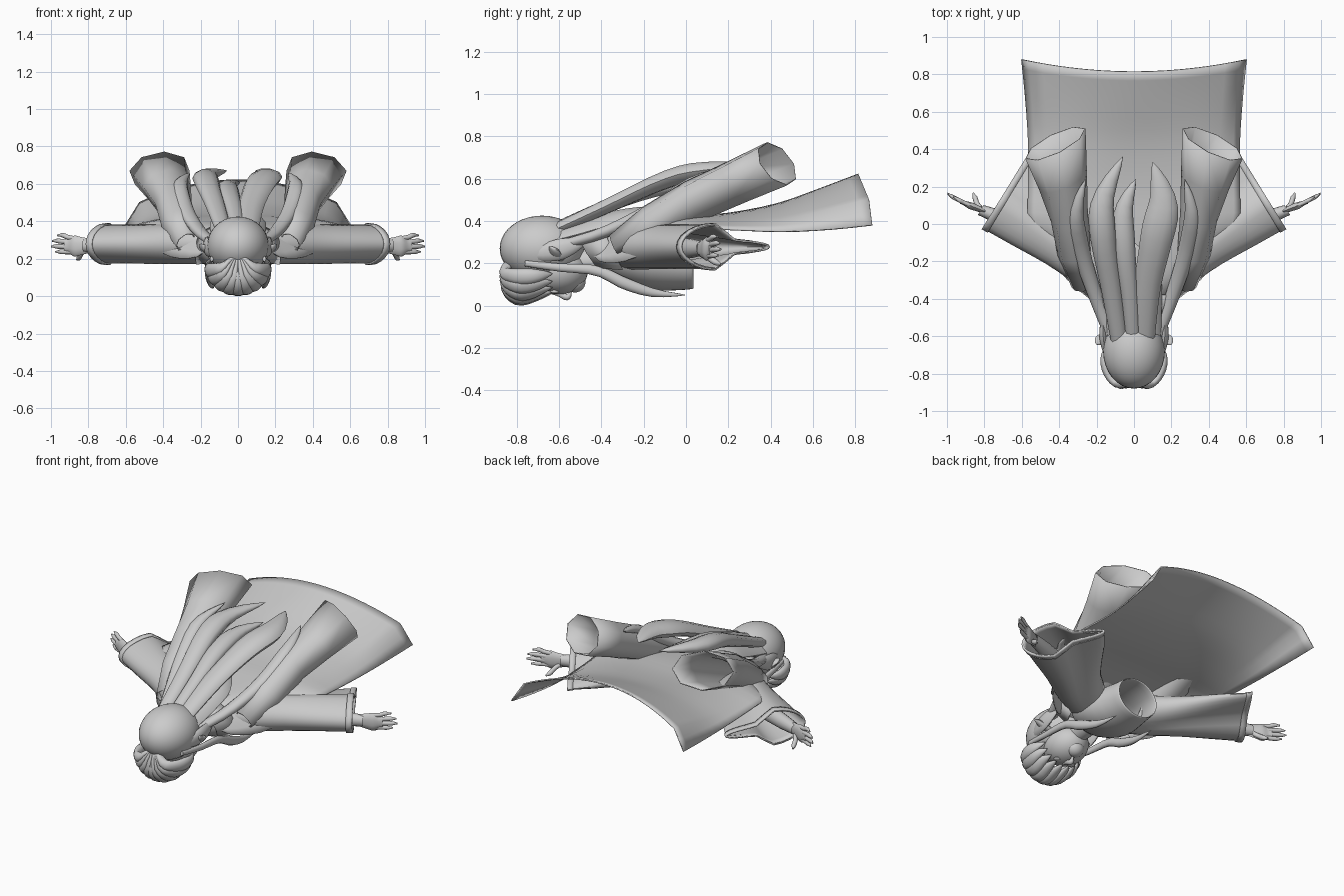
import bpy, math
from mathutils import Vector as V

if "Cube" in bpy.data.objects:
    bpy.data.objects.remove(bpy.data.objects["Cube"])


def mesh(name, verts, faces, thick=0, sub=0, angle=50):
    me = bpy.data.meshes.new(name)
    me.from_pydata([tuple(v) for v in verts], [], faces)
    ob = bpy.data.objects.new(name, me)
    bpy.context.collection.objects.link(ob)
    if thick:
        m = ob.modifiers.new("thickness", 'SOLIDIFY')
        m.thickness, m.offset = thick, 0
    if sub:
        ob.modifiers.new("smooth", 'SUBSURF').levels = sub
        ob.modifiers["smooth"].render_levels = sub
    bpy.ops.object.select_all(action='DESELECT')
    ob.select_set(True)
    bpy.context.view_layer.objects.active = ob
    bpy.ops.object.shade_smooth_by_angle(angle=math.radians(angle))
    return ob


def loft(name, rings, closed=True, caps=False, **kw):
    n = len(rings[0])
    verts = [p for r in rings for p in r]
    faces = [(i * n + j, i * n + (j + 1) % n, (i + 1) * n + (j + 1) % n, (i + 1) * n + j)
             for i in range(len(rings) - 1) for j in range(n if closed else n - 1)]
    if caps:
        faces += [tuple(range(n))[::-1], tuple(range(len(verts) - n, len(verts)))]
    return mesh(name, verts, faces, **kw)


def spline(pts, t):
    """Smooth curve through evenly spaced points (vectors of any length)."""
    k = len(pts) - 1
    i = min(int(t * k), k - 1)
    u = t * k - i
    g = lambda j: pts[max(0, min(k, j))]
    return [0.5 * (2 * b + (c - a) * u + (2 * a - 5 * b + 4 * c - d) * u * u + (3 * b - a - 3 * c + d) * u ** 3)
            for a, b, c, d in zip(g(i - 1), g(i), g(i + 1), g(i + 2))]


def step(a, b, x):
    x = max(0, min(1, (x - a) / (b - a)))
    return x * x * (3 - 2 * x)


def ring(c, a, b, n=16):
    return [V(c) + V(a) * math.cos(k * math.tau / n) + V(b) * math.sin(k * math.tau / n) for k in range(n)]


def strand(name, path, width, thick, normal=(0, 0, 1), tip=0.02, start=0.5, steps=14):
    rings = []
    for i in range(steps + 1):
        t = i / steps
        p = V(spline(path, t))
        d = (V(spline(path, min(1, t + .02))) - V(spline(path, max(0, t - .02)))).normalized()
        s = d.cross(V(normal)).normalized()
        w = start + (1 - start) * min(1, t / .55) if t < .6 else max(tip, math.cos((t - .6) / .4 * math.pi / 2))
        rings.append(ring(p, s * width * w, s.cross(d) * thick * w, 10))
    return loft(name, rings, caps=True, angle=60)


def ball(name, c, r):
    bpy.ops.mesh.primitive_uv_sphere_add(segments=32, ring_count=20, location=c)
    ob = bpy.context.object
    ob.name, ob.scale = name, r
    bpy.ops.object.shade_smooth()
    return ob


# Head: skull hair cap, face, nose, neck
ball("hair_cap", (0, -.68, .27), (.165, .2, .155))
ball("face", (0, -.605, .165), (.122, .142, .112))
ball("chin", (0, -.525, .112), (.055, .05, .05))
strand("nose", [(0, -.66, .07), (0, -.6, .055), (0, -.56, .04), (0, -.545, .07)], .016, .016, tip=.5)
loft("neck", [ring((0, y, z), (.06, 0, 0), (0, 0, .06)) for y, z in ((-.6, .2), (-.45, .21), (-.34, .22))])

# Fringe: lobes fanning out over the forehead
for k in range(-4, 5):
    q = k / 4 * 1.4
    s, c = math.sin(q), math.cos(q)
    strand("fringe_lock", [(.02 * s, -.83, .21), (.09 * s, -.858, .17 - .08 * c), (.14 * s, -.8, .16 - .135 * c),
                           (.16 * s, -.71, .16 - .12 * c), (.135 * s, -.63, .17 - .11 * c)],
           .04, .025, normal=(s, -.4, -c))

# Long hair streaming backwards
back = [
    ([(-.1, -.66, .27), (-.2, -.4, .34), (-.28, -.15, .46), (-.31, .05, .59), (-.26, .24, .66)], .048, .035),
    ([(-.07, -.68, .33), (-.12, -.35, .48), (-.165, -.08, .6), (-.165, .13, .645), (-.06, .36, .67)], .07, .045),
    ([(0, -.68, .34), (-.02, -.4, .46), (-.05, -.15, .55), (-.055, .07, .59), (.01, .24, .61)], .06, .04),
    ([(.05, -.68, .33), (.07, -.35, .48), (.12, -.08, .6), (.155, .12, .645), (.1, .33, .67)], .09, .045),
    ([(.1, -.66, .27), (.2, -.4, .34), (.28, -.15, .46), (.31, .05, .59), (.27, .24, .66)], .048, .035)]
for path, w, t in back:
    strand("back_lock", path, w, t, start=.6)
strand("nape_hair", [(0, -.66, .3), (0, -.5, .34), (0, -.3, .4), (0, -.1, .46)], .15, .06, start=.95)

# Torso: open at the waist
prof = [(-.41, .23, .07, .06), (-.37, .235, .17, .1), (-.28, .225, .2, .13), (-.17, .2, .18, .13),
        (-.05, .2, .145, .125), (.04, .2, .14, .12)]
loft("torso", [ring((0, y, z), (w, 0, 0), (0, 0, h), 20) for y, z, w, h in prof], thick=.01, sub=1)

# Coat back and cape: arched sheet (y, y bow, centre z, edge z, half width, arch power)
coat = [(-.47, .0, .33, .29, .13, 2), (-.41, .02, .36, .21, .22, 3), (-.29, .03, .385, .21, .36, 5),
        (-.14, .02, .405, .28, .47, 5), (.0, .0, .42, .365, .56, 4), (.2, .0, .435, .36, .565, 3.5),
        (.45, -.02, .48, .35, .565, 3.2), (.68, -.05, .55, .36, .58, 3), (.88, -.065, .62, .38, .6, 3)]


def arch(u, p, k):
    """Rounded arch over the shoulders, turning into one with creased sides at the hem."""
    u = abs(u)
    hem = 1 - .5 * (u / .875) ** 2 if u <= .875 else (1 - u) * 4
    return (1 - u ** p) * (1 - k) + hem * k


rows = []
for i in range(25):
    y, bow, zc, ze, w, p = spline(coat, i / 24)
    k = step(.2, .8, y)
    rows.append([V((w * u, y + bow * (1 - u * u), ze + (zc - ze) * arch(u, p, k)))
                 for u in [j / 16 - 1 for j in range(33)]])
loft("coat_cape", rows, closed=False, thick=.008)

for m in (1, -1):
    mx = lambda p: V((p[0] * m, p[1], p[2]))

    # Empty coat sleeve rising off the shoulder, eight-sided mouth
    secs = [((.28, -.34, .29), (.05, 0, -.02), (0, -.02, .04)), ((.32, -.16, .385), (.085, -.01, -.015), (0, -.045, .075)),
            ((.345, .04, .495), (.095, -.03, .0), (0, -.05, .085)), ((.38, .24, .585), (.125, -.055, .0), (-.015, -.05, .09)),
            ((.42, .43, .67), (.158, -.08, .0), (-.025, -.045, .1))]
    loft("empty_sleeve", [[mx(p) for p in ring(*s, 8)] for s in secs], thick=.006, angle=60)

    # Worn sleeve: blunt front, narrowing to a thin trailing point at the cuff
    front = [(.12, -.4), (.3, -.32), (.47, -.21), (.65, -.11), (.81, -.02)]
    rear = [(.14, -.1), (.25, 0), (.35, .13), (.45, .27), (.555, .39)]

    def section(t, grow=1.0):
        f, r = V(spline(front, t)), V(spline(rear, t))
        out = []
        for k in range(28):
            a = k * math.tau / 28
            s = (1 - math.cos(a)) / 2
            h = .107 * math.sin(a) * (1 - .75 * t * step(.35, .65, s)) * grow
            c = f.lerp(r, .5 + (s - .5) * (1 + (grow - 1) * .3))
            out.append(mx((c.x, c.y, .278 + h)))
        return out
    loft("sleeve", [section(i / 12) for i in range(13)], thick=.006)
    loft("cuff", [section(t, 1.06) for t in (.93, .965, 1)], thick=.01)

    # Forearm and hand with spread fingers
    loft("forearm", [[mx(p) for p in ring(c, (.02 * r, -.035 * r, 0), (0, 0, .045 * r))]
                     for c, r in (((.5, -.05, .27), 1.2), ((.7, .03, .27), 1), ((.82, .075, .27), .75))])
    strand("palm", [mx(p) for p in ((.79, .065, .27), (.84, .085, .268), (.88, .1, .268), (.925, .12, .27))],
           .056, .02, normal=(-.45 * m, .9, 0), start=.65, tip=.65)
    for z0, z1, x in ((.308, .325, .965), (.284, .295, .992), (.26, .266, .998), (.236, .237, .975)):
        y = .12 + (x - .91) * .5
        strand("finger", [mx(p) for p in ((.87, .098, z0), (.91, .115, z0 * .6 + z1 * .4), (x - .03, y - .02, z1),
                                          (x, y, z1))], .013, .012, normal=(-.45 * m, .9, 0), start=.95, tip=.4)
    strand("thumb", [mx(p) for p in ((.82, .085, .245), (.84, .11, .225), (.85, .14, .205), (.86, .165, .195))],
           .015, .014, normal=(m, 0, 0), start=.9, tip=.4)

    # Side lock hanging past the cheek to the chest
    strand("side_lock", [mx(p) for p in ((.14, -.76, .2), (.155, -.6, .18), (.16, -.42, .165), (.155, -.29, .105),
                                         (.14, -.15, .06), (.13, 0, .05))], .028, .02, normal=(m, 0, 0))

    # Ear, hair tuft, eye and coat collar wing
    strand("ear", [mx(p) for p in ((.12, -.6, .22), (.16, -.61, .235), (.185, -.625, .26), (.2, -.645, .28))],
           .03, .015, normal=(0, 0, 1), start=.9)
    strand("temple_tuft", [mx(p) for p in ((.11, -.78, .26), (.15, -.68, .25), (.165, -.58, .27), (.16, -.46, .31))],
           .05, .022, normal=(m, 0, 0))
    ball("eye", mx((.05, -.62, .066)), (.024, .02, .01))
    collar = [((.1, -.5, .35), (.12, -.38, .38)), ((.16, -.5, .31), (.2, -.38, .34)),
              ((.175, -.47, .25), (.23, -.35, .26)), ((.15, -.42, .18), (.22, -.3, .17))]
    loft("coat_collar", [[mx(a), mx(b)] for a, b in collar], closed=False, thick=.01)
